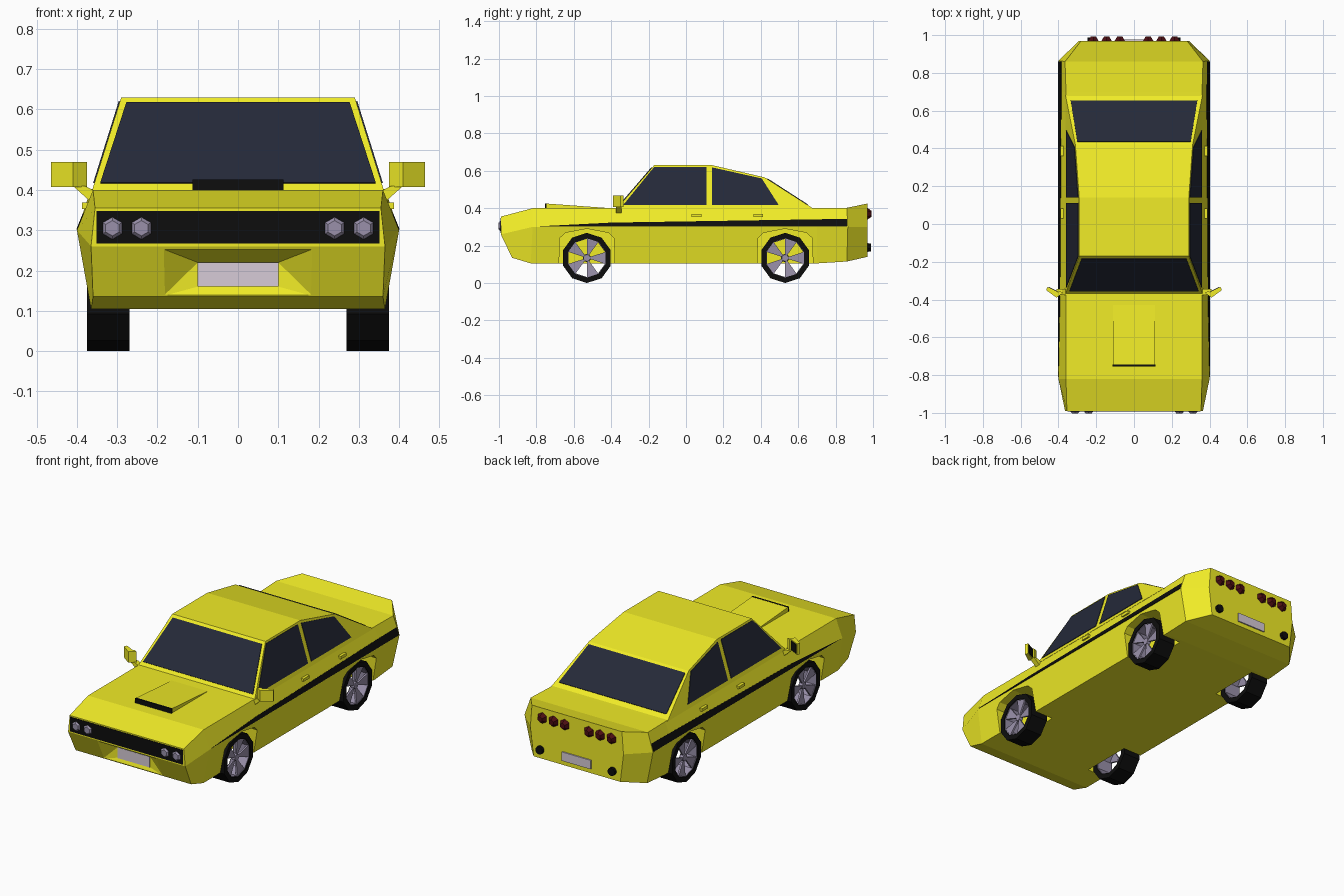
import bpy, bmesh, math
from mathutils import Vector, Matrix

if "Cube" in bpy.data.objects:
    bpy.data.objects.remove(bpy.data.objects["Cube"])

COLORS = {
    "paint": (0.88, 0.84, 0.02), "glass": (0.018, 0.022, 0.04), "black": (0.004, 0.004, 0.004),
    "rim": (0.32, 0.28, 0.4), "plate": (0.68, 0.6, 0.68), "red": (0.07, 0.004, 0.006),
}
MATS = {}
for key, c in COLORS.items():
    MATS[key] = bpy.data.materials.new(key)
    MATS[key].diffuse_color = (*c, 1)


def finish(name, bm, mat):
    bmesh.ops.recalc_face_normals(bm, faces=bm.faces)
    me = bpy.data.meshes.new(name)
    bm.to_mesh(me)
    bm.free()
    me.materials.append(MATS[mat])
    ob = bpy.data.objects.new(name, me)
    bpy.context.collection.objects.link(ob)
    return ob


def hull(name, pts, mat):
    bm = bmesh.new()
    for p in pts:
        bm.verts.new(p)
    bmesh.ops.convex_hull(bm, input=bm.verts)
    bmesh.ops.dissolve_limit(bm, angle_limit=0.01, verts=bm.verts, edges=bm.edges)
    return finish(name, bm, mat)


def panel(name, pts, offset, mat):
    o = Vector(offset)
    return hull(name, [Vector(p) + k * o for p in pts for k in (-1, 1)], mat)


def box(name, x, y, z, mat):
    return hull(name, [(a, b, c) for a in x for b in y for c in z], mat)


def both(pts):
    return [(s * x, y, z) for x, y, z in pts for s in (-1, 1)]


def stud(name, loc, r1, r2, depth, sides, facing, mat):
    bm = bmesh.new()
    rot = Matrix.Rotation(-facing * math.pi / 2, 4, 'X') @ Matrix.Rotation(math.pi / 2 * 0, 4, 'Z')
    bmesh.ops.create_cone(bm, cap_ends=True, segments=sides, radius1=r1, radius2=r2,
                          depth=depth, matrix=Matrix.Translation(loc) @ rot)
    return finish(name, bm, mat)


def lathe(name, profile, centre, n, mat):
    """Closed (x, radius) profile spun around the axle."""
    bm = bmesh.new()
    rings = []
    for i in range(n):
        a = 2 * math.pi * i / n
        rings.append([bm.verts.new((x, centre[0] + r * math.sin(a), centre[1] + r * math.cos(a)))
                      for x, r in profile])
    m = len(profile)
    for i in range(n):
        p, q = rings[i], rings[(i + 1) % n]
        for j in range(m):
            bm.faces.new((p[j], p[(j + 1) % m], q[(j + 1) % m], q[j]))
    return finish(name, bm, mat)


# Lower body: lofted half sections (sill, waist, top)
sections = [
    [(.36, -.93, .135), (.365, -.99, .26), (.355, -.99, .355)],
    [(.365, -.83, .105), (.40, -.82, .30), (.36, -.82, .40)],
    [(.365, .70, .105), (.40, .70, .30), (.36, .70, .40)],
    [(.36, .86, .115), (.40, .865, .30), (.365, .86, .402)],
    [(.27, .97, .14), (.29, .97, .30), (.28, .97, .425)],
]
bm = bmesh.new()
rings = [[bm.verts.new(p) for p in s] + [bm.verts.new((-x, y, z)) for x, y, z in reversed(s)]
         for s in sections]
for p, q in zip(rings, rings[1:]):
    for j in range(6):
        bm.faces.new((p[j], p[(j + 1) % 6], q[(j + 1) % 6], q[j]))
for r in (rings[0], rings[-1]):
    bm.faces.new((r[0], r[1], r[4], r[5]))
    bm.faces.new((r[1], r[2], r[3], r[4]))
body = finish("body", bm, "paint")

# Wheel arches and front plate recess cut out of the body
ARCH = [(-.15, .05), (-.145, .24), (-.115, .268), (0, .29), (.115, .268), (.145, .24), (.15, .05)]
cutters = [hull("arch_cutter", [(s * x, cy + y, z) for y, z in ARCH for x in (.25, .5)], "paint")
           for s in (-1, 1) for cy in (-.53, .53)]
cutters.append(hull("recess_cutter", both([
    (.10, -.925, .16), (.10, -.925, .22), (.185, -.933, .137), (.185, -.987, .253),
    (.19, -1.02, .137), (.19, -1.02, .253)]), "paint"))
for c in cutters:
    c.hide_render = True
    c.hide_viewport = True
    m = body.modifiers.new("cut", 'BOOLEAN')
    m.object, m.operation, m.solver = c, 'DIFFERENCE', 'EXACT'


# Cabin
def side_x(z):
    return .362 - (z - .40) * .072 / .23


hull("cabin", both([(side_x(z), y, z) for y, z in
                    [(-.372, .395), (-.17, .63), (.14, .63), (.42, .565), (.685, .395)]]), "paint")

# Windows
panel("windscreen", both([(.342, -.354, .416), (.277, -.182, .616)]), (0, -.003, .003), "glass")
panel("rear_window", both([(.30, .435, .556), (.335, .652, .416)]), (0, .002, .003), "glass")
SIDE = {
    "front_side_window": [(-.335, .417), (-.17, .62), (.11, .62), (.11, .417)],
    "rear_side_window": [(.14, .417), (.14, .617), (.405, .558), (.495, .417)],
}
for s, tag in ((-1, "left"), (1, "right")):
    for name, pts in SIDE.items():
        panel(f"{name}_{tag}", [(s * side_x(z), y, z) for y, z in pts], (s * .003, 0, .001), "glass")

    # Side stripe widening to the rear
    panel(f"stripe_{tag}", [(s * (.40 - (z - .30) * .4), y, z) for y, z in
                            [(-.81, .301), (-.4, .301), (.86, .301), (.86, .342), (-.4, .322)]],
          (s * .002, 0, .001), "black")

    # Door handles
    for i, y in enumerate((.03, .36)):
        box(f"door_handle_{i}_{tag}", (s * .37, s * .388), (y, y + .052), (.353, .369), "paint")

    # Wing mirror: folded housing, glass and stem
    hull(f"mirror_inner_{tag}", [(s * x, y, z) for z in (.407, .469) for x, y in
         [(.375, -.365), (.41, -.39), (.42, -.372), (.395, -.355)]], "paint")
    hull(f"mirror_outer_{tag}", [(s * x, y, z) for z in (.407, .469) for x, y in
         [(.41, -.39), (.465, -.35), (.458, -.333), (.40, -.362)]], "paint")
    panel(f"mirror_glass_{tag}", [(s * x, y, z) for z in (.413, .463) for x, y in
          [(.405, -.359), (.453, -.335)]], (-s * .002, .002, 0), "black")
    hull(f"mirror_stem_{tag}", [(s * x, y, z) for y in (-.375, -.345) for x, z in
         [(.35, .395), (.365, .37), (.38, .41), (.41, .41)]], "paint")

    # Headlights
    for i, x in enumerate((.24, .312)):
        stud(f"headlight_{i}_{tag}", (s * x, -.994, .305), .034, .019, .016, 6, -1, "rim") \
            .data.transform(Matrix.Identity(4))
    # Tail lights and exhausts
    for i, x in enumerate((.075, .145, .215)):
        stud(f"tail_light_{i}_{tag}", (s * x, .979, .37), .034, .016, .026, 6, 1, "red")
    stud(f"exhaust_{tag}", (s * .225, .973, .19), .022, .022, .03, 10, 1, "black")

    # Wheels: ten sided tyre, open rim and wedge spokes
    for cy, end in ((-.53, "front"), (.53, "rear")):
        c = (cy, .134)
        lathe(f"tyre_{end}_{tag}", [(s * .27, .134), (s * .375, .134), (s * .375, .105), (s * .27, .105)],
              c, 10, "black")
        lathe(f"rim_{end}_{tag}", [(s * .275, .106), (s * .37, .106), (s * .37, .102), (s * .275, .102)],
              c, 10, "rim")
        for i in range(5):
            a, b = [2 * math.pi * (2 * i + k) / 10 for k in (0, 1)]
            pts = [(x * s, cy + r * math.sin(t), .134 + r * math.cos(t))
                   for r, x0 in ((.012, .350), (.104, .358)) for t in (a, b) for x in (x0, x0 + .01)]
            hull(f"spoke_{i}_{end}_{tag}", pts, "rim")
        lathe(f"hub_{end}_{tag}", [(s * .345, .001), (s * .345, .022), (s * .365, .018), (s * .365, .001)],
              c, 10, "rim")

# Bonnet scoop with black intake
hull("bonnet_scoop", both([(.112, -.75, .39), (.112, -.75, .425), (.112, -.43, .402), (.112, -.43, .39)]), "paint")
box("scoop_intake", (-.113, .113), (-.754, -.745), (.398, .426), "black")

# Grille and number plates
box("grille", (-.352, .352), (-.993, -.98), (.267, .348), "black")
box("front_plate", (-.10, .10), (-.930, -.92), (.16, .22), "plate")
box("rear_plate", (-.09, .09), (.96, .977), (.165, .215), "plate")

for m in bpy.data.materials:
    if m.users and not m.is_grease_pencil:
        m.use_nodes = True
        m.node_tree.nodes["Principled BSDF"].inputs["Base Color"].default_value = m.diffuse_color
